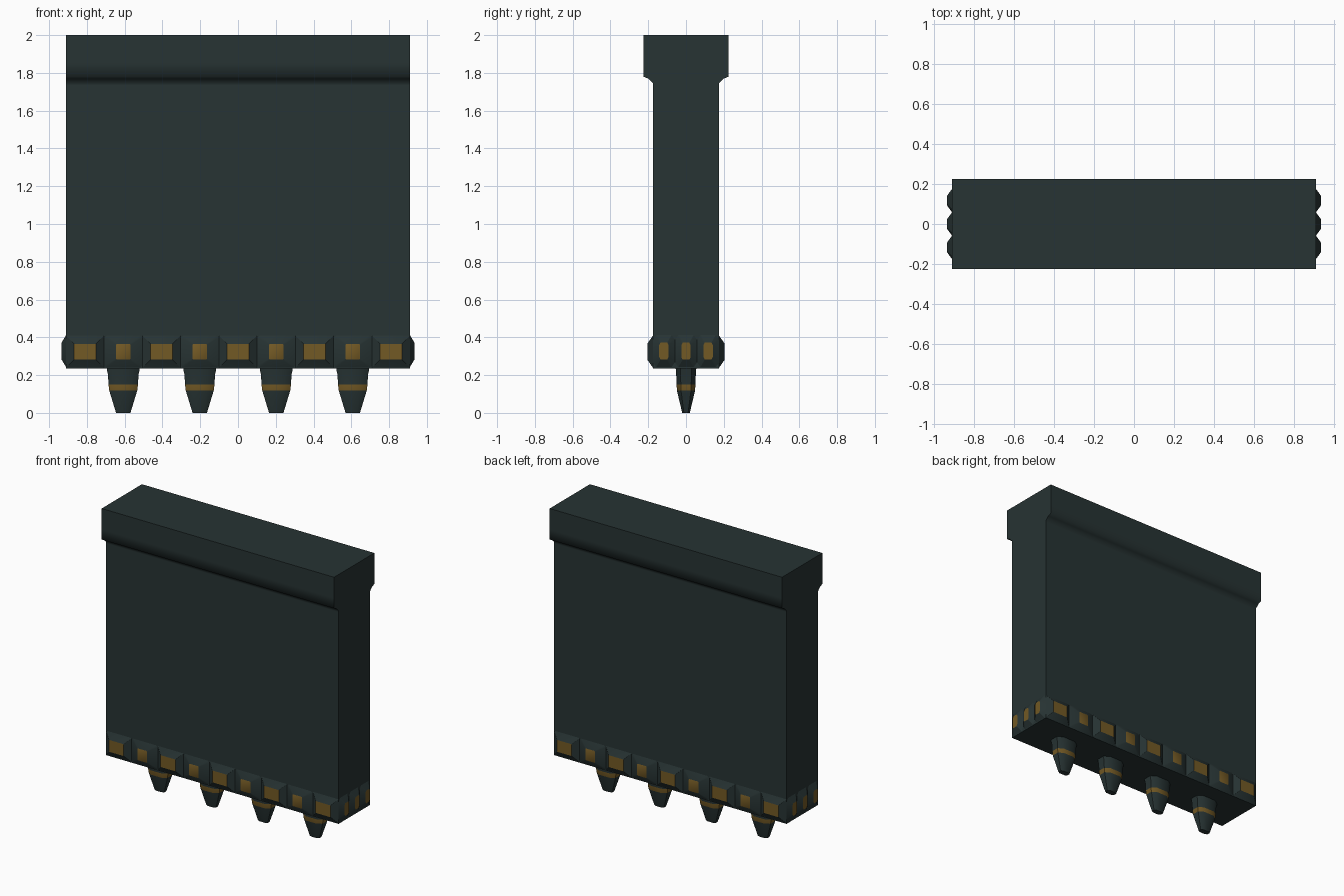
import bpy, bmesh, math
from mathutils import Matrix

if "Cube" in bpy.data.objects:
    bpy.data.objects.remove(bpy.data.objects["Cube"])


def material(name, rgb):
    m = bpy.data.materials.new(name)
    m.diffuse_color = (*rgb, 1)
    m.use_nodes = True
    m.node_tree.nodes["Principled BSDF"].inputs["Base Color"].default_value = m.diffuse_color
    return m


DARK = material("dark_slate", (0.020, 0.033, 0.033))
GOLD = material("old_gold", (0.17, 0.10, 0.018))


def finish(bm, name, angle):
    bmesh.ops.recalc_face_normals(bm, faces=bm.faces)
    mesh = bpy.data.meshes.new(name)
    bm.to_mesh(mesh)
    bm.free()
    mesh.materials.append(DARK)
    mesh.materials.append(GOLD)
    ob = bpy.data.objects.new(name, mesh)
    bpy.context.collection.objects.link(ob)
    bpy.ops.object.select_all(action='DESELECT')
    ob.select_set(True)
    bpy.context.view_layer.objects.active = ob
    bpy.ops.object.shade_smooth_by_angle(angle=math.radians(angle))
    return ob


def loft(bm, rings, gold_bands=(), cap_gold=False):
    """Join equal rings of points with quads; close both ends."""
    vs = [[bm.verts.new(p) for p in r] for r in rings]
    n = len(vs[0])
    for k in range(len(vs) - 1):
        for i in range(n):
            j = (i + 1) % n
            f = bm.faces.new((vs[k][i], vs[k][j], vs[k + 1][j], vs[k + 1][i]))
            f.material_index = int(k in gold_bands)
    bm.faces.new(vs[0][::-1])
    bm.faces.new(vs[-1]).material_index = int(cap_gold)


def octagon(hx, hy, c, z):
    """Rectangle with corners cut by the fraction c."""
    a, b = hx * (1 - c), hy * (1 - c)
    return [(hx, -b, z), (hx, b, z), (a, hy, z), (-a, hy, z),
            (-hx, b, z), (-hx, -b, z), (-a, -hy, z), (a, -hy, z)]


# Slab with the overhanging top rail: side profile run along x
half = [(0.175, 0.235), (0.175, 1.735), (0.175, 1.745), (0.20, 1.77),
        (0.225, 1.78), (0.225, 1.85), (0.225, 2.0)]
profile = half + [(-y, z) for y, z in reversed(half)]
bm = bmesh.new()
loft(bm, [[(x, y, z) for y, z in profile] for x in (-0.91, 0.91)])
finish(bm, "slab_with_top_rail", 70)


# Studs: local z points out of the wall, local y is up
def stud(bm, place, base, top, height, cut):
    part = bmesh.new()
    loft(part, [octagon(*base, cut, -0.01), octagon(*base, cut, 0),
                octagon(*top, cut, height)], cap_gold=True)
    part.transform(place)
    tmp = bpy.data.meshes.new("tmp")
    part.to_mesh(tmp)
    part.free()
    bm.from_mesh(tmp)
    bpy.data.meshes.remove(tmp)


upright = Matrix.Rotation(math.pi / 2, 4, 'X')
for side, turn in (("front", 0), ("back", math.pi)):
    bm = bmesh.new()
    for i in range(9):
        wide = i % 2 == 0
        place = (Matrix.Rotation(turn, 4, 'Z')
                 @ Matrix.Translation(((i - 4) * 0.2025, -0.175, 0.324)) @ upright)
        stud(bm, place, (0.1, 0.085), (0.058 if wide else 0.038, 0.042),
             0.03, 0.02 if wide else 0.12)
    finish(bm, side + "_studs", 25)

for side, turn in (("right", math.pi / 2), ("left", -math.pi / 2)):
    bm = bmesh.new()
    for y in (-0.117, 0, 0.117):
        place = (Matrix.Rotation(turn, 4, 'Z')
                 @ Matrix.Translation((y, -0.91, 0.327)) @ upright)
        stud(bm, place, (0.058, 0.085), (0.025, 0.045), 0.024, 0.3)
    finish(bm, side + "_end_studs", 25)

# Tapered feet with a gold ring
levels = [(0.25, 0.088, 0.055), (0.225, 0.086, 0.054), (0.205, 0.081, 0.052),
          (0.15, 0.078, 0.05), (0.118, 0.074, 0.048), (0.0, 0.038, 0.02)]
for n, x in enumerate((-0.6075, -0.2025, 0.2025, 0.6075)):
    bm = bmesh.new()
    loft(bm, [octagon(hx, hy, 0.45, z) for z, hx, hy in levels], gold_bands=(3,))
    ob = finish(bm, f"foot_{n + 1}", 40)
    ob.location.x = x
